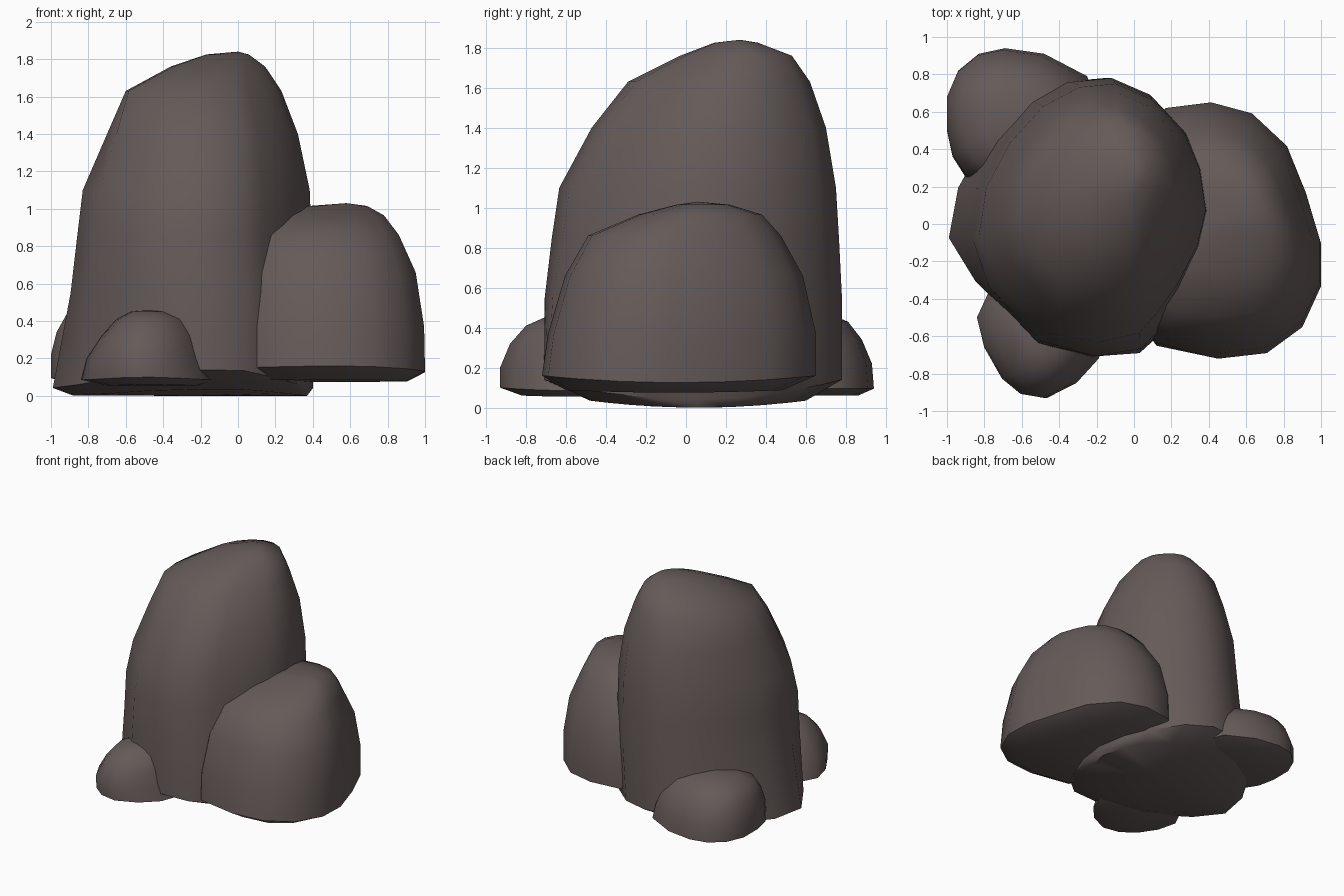
import bpy, bmesh, math

stone = bpy.data.materials.new("dark brown grey stone")
stone.diffuse_color = (0.130, 0.104, 0.099, 1)


def boulder(name, outline, levels, apex, lift=0.0, flat=0.0):
    """Loft a plan outline through levels of (z, x0, x1, y0, y1, front left bulge).
    lift bows the base up; flat trims the front right going up."""
    xs, ys = [p[0] for p in outline], [p[1] for p in outline]
    bm = bmesh.new()
    rings = []
    for i, (z, x0, x1, y0, y1, bulge) in enumerate(levels):
        grow = min(max(i - 1, 0) / 2, 1)
        ring = []
        for px, py in outline:
            u = 2 * (px - min(xs)) / (max(xs) - min(xs)) - 1
            v = 2 * (py - min(ys)) / (max(ys) - min(ys)) - 1
            r = math.hypot(u, v) * math.sqrt(2)
            dz = lift * v * v * (0.35, 1)[i] if i < 2 else 0
            a = bulge * max(0, (-u - v) / r) ** 4
            b = grow * flat * max(0, (u - v) / r) ** 4
            u, v = max(-1, u - a - b), max(-1, v - a + b)
            ring.append(bm.verts.new((x0 + (u + 1) / 2 * (x1 - x0),
                                      y0 + (v + 1) / 2 * (y1 - y0), z + dz)))
        rings.append(ring)
    n = len(outline)
    for a, b in zip(rings, rings[1:]):
        for i in range(n):
            j = (i + 1) % n
            bm.faces.new((a[i], a[j], b[j], b[i]))
    z, x0, x1, y0, y1, _ = levels[0]
    base = ((x0 + x1) / 2, (y0 + y1) / 2, z)
    for ring, tip in ((rings[-1], apex), (rings[0], base)):
        tip = bm.verts.new(tip)
        for i in range(n):
            bm.faces.new((ring[i], ring[(i + 1) % n], tip))
    bmesh.ops.recalc_face_normals(bm, faces=bm.faces)
    me = bpy.data.meshes.new(name)
    bm.to_mesh(me)
    bm.free()
    me.materials.append(stone)
    ob = bpy.data.objects.new(name, me)
    bpy.context.collection.objects.link(ob)
    bpy.ops.object.select_all(action='DESELECT')
    ob.select_set(True)
    bpy.context.view_layer.objects.active = ob
    bpy.ops.object.shade_smooth_by_angle(angle=math.radians(48))


# tall main rock, leaning back to its peak
boulder("tall_rock",
        [(-.99, -.07), (-.94, .2), (-.8, .45), (-.6, .66), (-.38, .77), (-.16, .79),
         (.06, .7), (.26, .5), (.35, .3), (.40, .05), (.37, -.17), (.27, -.42),
         (.15, -.58), (.03, -.69), (-.24, -.71), (-.55, -.61), (-.85, -.3)],
        [(.0, -.88, .37, -.48, .60, 0), (.04, -.99, .40, -.71, .78, 0),
         (.55, -.895, .405, -.71, .78, .05), (.85, -.86, .405, -.68, .765, .08),
         (1.1, -.83, .395, -.645, .75, .06),
         (1.4, -.70, .33, -.475, .70, .12), (1.63, -.60, .24, -.29, .62, .19),
         (1.76, -.36, .15, -.03, .53, .17), (1.825, -.17, .06, .14, .36, .1)],
        (0.0, .27, 1.84), lift=.10, flat=.08)

# medium rock on the right
boulder("side_rock",
        [(-.06, .2), (.02, .48), (.17, .63), (.41, .66), (.63, .6), (.82, .42), (.92, .17),
         (1.0, -.1), (1.0, -.33), (.9, -.55), (.71, -.69), (.45, -.72), (.12, -.65),
         (-.02, -.45), (-.06, -.15)],
        [(.075, .06, .90, -.60, .48, 0), (.125, -.06, 1.0, -.72, .65, 0),
         (.37, -.05, .995, -.69, .65, .02), (.66, .0, .95, -.605, .585, .04),
         (.86, .10, .86, -.49, .475, .06), (.965, .22, .78, -.24, .38, .06),
         (1.015, .38, .69, -.05, .22, .06)],
        (.58, .06, 1.03), lift=.035)

# small rock at the front
boulder("front_pebble",
        [(-.84, -.5), (-.80, -.66), (-.71, -.81), (-.6, -.90), (-.46, -.93), (-.3, -.85),
         (-.18, -.72), (-.12, -.55), (-.2, -.35), (-.4, -.22), (-.62, -.24), (-.77, -.35)],
        [(.055, -.70, -.22, -.82, -.33, 0), (.085, -.84, -.13, -.93, -.22, 0),
         (.2, -.81, -.18, -.93, -.26, .03), (.32, -.73, -.22, -.88, -.33, .06),
         (.41, -.65, -.28, -.80, -.41, .06), (.45, -.57, -.37, -.71, -.50, .06)],
        (-.47, -.60, .46), lift=.015)

# small rock at the back left
boulder("back_pebble",
        [(-1, .68), (-.94, .82), (-.83, .91), (-.69, .94), (-.48, .91), (-.25, .79),
         (-.19, .6), (-.28, .35), (-.48, .2), (-.72, .16), (-.9, .25), (-.97, .36), (-1, .5)],
        [(.06, -.88, -.32, .28, .86, 0), (.095, -1.0, -.19, .16, .94, 0),
         (.22, -1.0, -.22, .18, .93, 0), (.34, -.97, -.27, .22, .88, 0),
         (.43, -.92, -.36, .28, .81, 0), (.48, -.80, -.48, .40, .69, 0)],
        (-.64, .55, .495))
